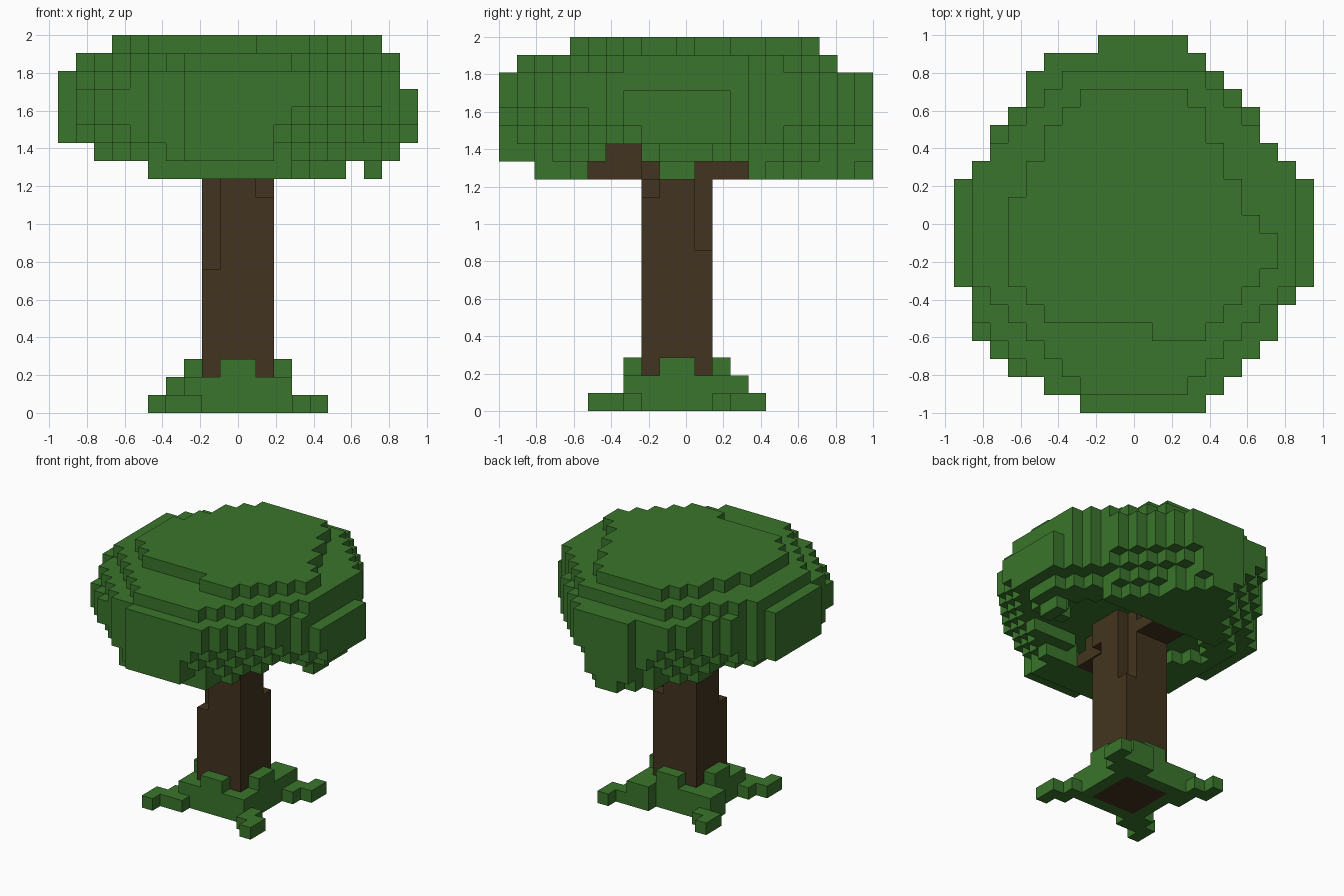
import bpy
import bmesh

if "Cube" in bpy.data.objects:
    bpy.data.objects.remove(bpy.data.objects["Cube"], do_unlink=True)

UNIT = 2 / 21  # one block
DIRECTIONS = ((1, 0, 0), (-1, 0, 0), (0, 1, 0), (0, -1, 0), (0, 0, 1), (0, 0, -1))


def make_material(name, rgb):
    mat = bpy.data.materials.new(name)
    mat.use_nodes = True
    mat.diffuse_color = (*rgb, 1)
    mat.node_tree.nodes["Principled BSDF"].inputs["Base Color"].default_value = (*rgb, 1)
    return mat


def box(x0, x1, y0, y1, z0, z1):
    """Cells between the given block edges."""
    return {(x, y, z) for x in range(x0, x1) for y in range(y0, y1) for z in range(z0, z1)}


def build_blocks(name, cells, solid, mat):
    """Skin the cells, leaving out faces that touch any other solid cell."""
    bm = bmesh.new()
    for cell in sorted(cells):
        for d in DIRECTIONS:
            if tuple(c + s for c, s in zip(cell, d)) in solid:
                continue
            axis = next(i for i in range(3) if d[i])
            u, v = (axis + 1) % 3, (axis + 2) % 3
            corners = []
            for a, b in ((0, 0), (1, 0), (1, 1), (0, 1)):
                p = list(cell)
                p[axis] += d[axis] > 0
                p[u] += a
                p[v] += b
                corners.append(bm.verts.new((p[0] * UNIT, p[1] * UNIT - 1, p[2] * UNIT)))
            bm.faces.new(corners if d[axis] > 0 else corners[::-1])
    bmesh.ops.remove_doubles(bm, verts=bm.verts[:], dist=UNIT / 100)
    bmesh.ops.dissolve_limit(bm, angle_limit=0.01, verts=bm.verts[:], edges=bm.edges[:])
    mesh = bpy.data.meshes.new(name)
    bm.to_mesh(mesh)
    bm.free()
    mesh.materials.append(mat)
    obj = bpy.data.objects.new(name, mesh)
    bpy.context.scene.collection.objects.link(obj)


# Trunk with three corner columns cut short
trunk = box(-2, 2, 8, 12, 0, 15)
trunk -= box(-2, -1, 8, 9, 8, 15) | box(1, 2, 11, 12, 9, 15) | box(1, 2, 8, 9, 12, 13)

# Branches reaching forward and back under the crown
branches = box(-2, 1, 5, 8, 13, 14) | box(-2, 1, 6, 8, 14, 15) | box(-2, 1, 12, 14, 13, 14)

# Crown: widest outline, row by row from front to back (left edge, right edge)
OUTLINE = [(-3, 4), (-5, 6), (-7, 6), (-8, 8), (-9, 8), (-9, 8), (-9, 9)]
OUTLINE += [(-10, 10)] * 6
OUTLINE += [(-9, 9), (-8, 8), (-8, 7), (-7, 7), (-6, 6), (-6, 5), (-5, 4), (-2, 3)]

# Crown top outline, starting at row 4
TOP = [(1, 4), (-5, 5), (-6, 6), (-7, 7), (-7, 8), (-7, 8), (-7, 7),
       (-7, 6), (-6, 6), (-6, 5), (-5, 5), (-5, 4), (-4, 4), (-3, 3)]

# Layer height: x edges, y edges, corner limit at front left, elsewhere, and taper elsewhere
LAYERS = {13: (-5, 6, 2, 21, 12.6, 12, 1.45), 14: (-8, 9, 0, 21, 12.6, 12, 1.25),
          15: (-10, 10, 0, 21, 13.6, 12, 1), 16: (-10, 10, 0, 21, 15, 13, 1),
          17: (-10, 10, 0, 21, 15, 14, 1), 18: (-10, 9, 0, 21, 14, 13.6, 1),
          19: (-9, 9, 1, 19, 12, 12, 1)}

crown = set()
for z, (x0, x1, y0, y1, full, trimmed, taper) in LAYERS.items():
    for y in range(y0, y1):
        left, right = OUTLINE[y]
        for x in range(max(left, x0), min(right, x1)):
            limit, slope = (full, 1) if y < 10 and x < 0 else (trimmed, taper)
            if abs(x + 0.5) * slope + abs(y - 10) <= limit:
                crown.add((x, y, z))
for row, (left, right) in enumerate(TOP):
    crown |= box(left, right, row + 4, row + 5, 20, 21)

# Hollow underside around the trunk, a gap beside a branch, and hanging leaf blocks
crown -= box(-10, 10, 5, 14, 13, 14) | box(1, 10, 6, 8, 14, 15)
crown -= {(x, y, 14) for x, y, z in crown if abs(x + 0.5) + abs(y - 10) <= 7}
crown |= box(7, 8, 9, 11, 13, 14)

# Grass mound around the foot of the trunk
grass = box(-3, 3, 7, 13, 0, 2)
grass |= box(-1, 1, 7, 13, 2, 3) | box(-3, 3, 9, 11, 2, 3)
grass |= box(-4, -3, 11, 13, 0, 2) | box(1, 3, 13, 14, 0, 2)
grass.add((-3, 6, 0))
for near_x, far_x in ((3, 4), (-4, -5)):
    for inner_y, near_y, far_y in ((7, 6, 5), (12, 13, 14)):
        grass |= {(near_x, inner_y, 0), (near_x, near_y, 0),
                  (far_x, near_y, 0), (far_x, far_y, 0)}

wood = trunk | branches
crown -= wood
grass -= wood
solid = wood | crown | grass

leaf_green = make_material("leaf green", (0.042, 0.178, 0.025))
bark_brown = make_material("bark brown", (0.055, 0.034, 0.014))

build_blocks("trunk", trunk, solid, bark_brown)
build_blocks("branches", branches - trunk, solid, bark_brown)
build_blocks("crown", crown, solid, leaf_green)
build_blocks("grass_mound", grass, solid, leaf_green)
